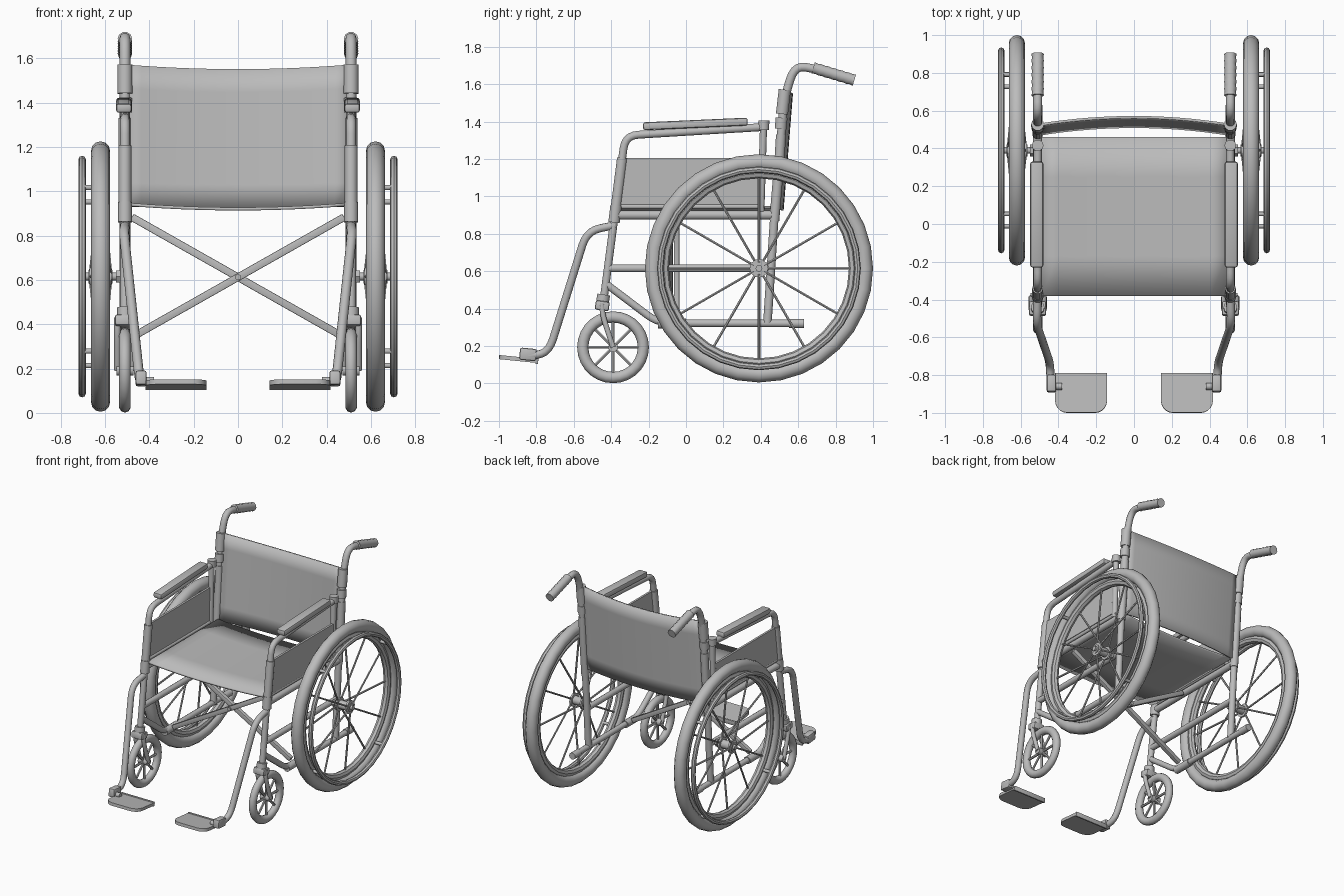
import bpy, bmesh, math
from mathutils import Vector, Matrix

if "Cube" in bpy.data.objects:
    bpy.data.objects.remove(bpy.data.objects["Cube"], do_unlink=True)

grey = bpy.data.materials.new("plain_grey")
grey.use_nodes = True
grey.diffuse_color = (0.5, 0.5, 0.5, 1)
grey.node_tree.nodes["Principled BSDF"].inputs["Base Color"].default_value = (0.5, 0.5, 0.5, 1)


def add(name, mesh, angle=40):
    mesh.name = name
    mesh.materials.clear()
    mesh.materials.append(grey)
    mesh.shade_smooth()
    mesh.set_sharp_from_angle(angle=math.radians(angle))
    obj = bpy.data.objects.new(name, mesh)
    bpy.context.scene.collection.objects.link(obj)
    return obj


def add_bm(name, bm, angle=40):
    bmesh.ops.recalc_face_normals(bm, faces=bm.faces)
    mesh = bpy.data.meshes.new(name)
    bm.to_mesh(mesh)
    bm.free()
    return add(name, mesh, angle)


def rounded(points, bend):
    """Replace each inner corner of a path with a short arc."""
    pts = [Vector(p) for p in points]
    out = [pts[0]]
    for a, b, c in zip(pts, pts[1:], pts[2:]):
        p = b + (a - b).normalized() * min(bend, (a - b).length * 0.48)
        q = b + (c - b).normalized() * min(bend, (c - b).length * 0.48)
        for i in range(6):
            t = i / 5
            out.append(p * (1 - t) ** 2 + b * 2 * t * (1 - t) + q * t * t)
    return out + [pts[-1]]


def tubes(name, paths, radius, bend=0.06, res=3, swell=None):
    """Round bars along one or more paths, made into a single mesh."""
    curve = bpy.data.curves.new(name, 'CURVE')
    curve.dimensions = '3D'
    curve.bevel_depth = radius
    curve.bevel_resolution = res
    curve.use_fill_caps = True
    for path in paths:
        pts = rounded(path, bend) if bend else [Vector(p) for p in path]
        spline = curve.splines.new('POLY')
        spline.points.add(len(pts) - 1)
        for i, (sp, p) in enumerate(zip(spline.points, pts)):
            sp.co = (*p, 1)
            sp.radius = swell(i) if swell else 1
    temp = bpy.data.objects.new(name + "_path", curve)
    bpy.context.scene.collection.objects.link(temp)
    graph = bpy.context.evaluated_depsgraph_get()
    mesh = bpy.data.meshes.new_from_object(temp.evaluated_get(graph))
    bpy.data.objects.remove(temp, do_unlink=True)
    bpy.data.curves.remove(curve)
    return add(name, mesh)


def ring(name, center, radius, radial, axial, steps=32, sides=12, turn=0.0):
    """Hoop around the x axis with an elliptical section."""
    bm = bmesh.new()
    loops = []
    for i in range(steps):
        a = math.tau * i / steps
        loop = []
        for j in range(sides):
            b = math.tau * j / sides + turn
            r = radius + radial * math.cos(b)
            loop.append(bm.verts.new(Vector(center) + Vector(
                (axial * math.sin(b), r * math.cos(a), r * math.sin(a)))))
        loops.append(loop)
    for i in range(steps):
        p, q = loops[i], loops[(i + 1) % steps]
        for j in range(sides):
            k = (j + 1) % sides
            bm.faces.new((p[j], p[k], q[k], q[j]))
    return add_bm(name, bm)


def block(name, center, size, tilt=0.0, bevel=0.01, corners=None):
    """Bevelled box tilted about x; corners rounds the upright front edges."""
    bm = bmesh.new()
    bmesh.ops.create_cube(bm, size=1, matrix=Matrix.Diagonal((*size, 1)))
    if corners:
        edges = [e for e in bm.edges if all(v.co.y < 0 for v in e.verts)
                 and abs(e.verts[0].co.z - e.verts[1].co.z) > size[2] / 2]
        bmesh.ops.bevel(bm, geom=edges, offset=corners, segments=5, profile=0.5, affect='EDGES')
    elif bevel:
        bmesh.ops.bevel(bm, geom=bm.edges[:], offset=bevel, segments=2, profile=0.5, affect='EDGES')
    bm.transform(Matrix.Translation(center) @ Matrix.Rotation(tilt, 4, 'X'))
    return add_bm(name, bm)


def sheet(name, surface, nu, nv, thickness):
    """Thin cloth panel from a surface rule over u in -1..1, v in 0..1."""
    bm = bmesh.new()
    grid = [[bm.verts.new(surface(2 * i / nu - 1, j / nv)) for i in range(nu + 1)]
            for j in range(nv + 1)]
    for j in range(nv):
        for i in range(nu):
            bm.faces.new((grid[j][i], grid[j][i + 1], grid[j + 1][i + 1], grid[j + 1][i]))
    obj = add_bm(name, bm)
    mod = obj.modifiers.new("Thickness", 'SOLIDIFY')
    mod.thickness = thickness
    mod.offset = 0


def spokes(name, center, count, inner, outer, radius, spread):
    x, y, z = center
    paths = []
    for i in range(count):
        c, s = math.cos(math.tau * i / count), math.sin(math.tau * i / count)
        off = spread if i % 2 else -spread
        paths.append([(x + off, y + inner * c, z + inner * s), (x, y + outer * c, z + outer * s)])
    tubes(name, paths, radius, 0, 1)


# Seat and backrest cloth
sheet("seat", lambda u, v: (0.49 * u, -0.38 + 0.84 * v, 0.92 + 0.02 * u * u), 12, 4, 0.014)
sheet("backrest", lambda u, v: (0.5 * u, 0.475 + 0.05 * v + 0.04 * (1 - u * u),
                                0.925 + 0.005 * u * u + v * (0.625 + 0.015 * u * u)), 16, 6, 0.014)

# Folding cross brace
for side, y in ((1, -0.05), (-1, -0.085)):
    brace = block("cross_brace_%s" % ("left" if side > 0 else "right"),
                  (0, 0, 0), (1.1, 0.03, 0.034), bevel=0.004)
    brace.matrix_world = Matrix.Translation((0, y, 0.612)) @ Matrix.Rotation(side * 0.515, 4, 'Y')
tubes("brace_pivot", [[(0, -0.11, 0.612), (0, -0.02, 0.612)]], 0.014, 0)

for label, s in (("left", 1), ("right", -1)):
    def n(part):
        return label + "_" + part

    def at(*yz, x=0.51):
        return [(s * x, y, z) for y, z in yz]

    def cross(y, z, x0, x1):
        return [(s * x0, y, z), (s * x1, y, z)]

    # Large wheel with hand rim
    hub = (s * 0.62, 0.39, 0.615)
    ring(n("tyre"), hub, 0.567, 0.043, 0.043)
    ring(n("wheel_rim"), hub, 0.508, 0.027, 0.026, 32, 8)
    ring(n("hand_rim"), (s * 0.703, 0.39, 0.615), 0.528, 0.017, 0.017, 32, 8)
    spokes(n("wheel_spokes"), hub, 12, 0.03, 0.5, 0.007, 0.045)
    pegs = [math.radians(40 + 90 * k) for k in range(4)]
    tubes(n("hand_rim_pegs"), [cross(0.39 + 0.524 * math.cos(a), 0.615 + 0.524 * math.sin(a), 0.63, 0.7)
                               for a in pegs], 0.012, 0)
    tubes(n("wheel_hub"), [cross(0.39, 0.615, 0.565, 0.675)], 0.032, 0)
    tubes(n("hub_flanges"), [cross(0.39, 0.615, x, x + 0.014) for x in (0.57, 0.655)], 0.05, 0)
    tubes(n("axle"), [cross(0.39, 0.615, 0.5, 0.69)], 0.018, 0)
    tubes(n("axle_nut"), [cross(0.39, 0.615, 0.532, 0.55)], 0.032, 0, 1)

    # Caster wheel and fork
    caster = (s * 0.51, -0.39, 0.193)
    ring(n("caster_tyre"), caster, 0.162, 0.03, 0.027, 28, 10)
    spokes(n("caster_spokes"), caster, 8, 0.02, 0.14, 0.009, 0)
    tubes(n("caster_hub"), [cross(-0.39, 0.193, 0.472, 0.548)], 0.026, 0)
    tubes(n("caster_fork"), [at((-0.45, 0.43), (-0.445, 0.36), (-0.39, 0.193), x=0.51 + d)
                             for d in (-0.034, 0.034)], 0.015)
    block(n("fork_crown"), (s * 0.51, -0.448, 0.415), (0.09, 0.075, 0.05), -0.15)
    tubes(n("fork_stem"), [at((-0.45, 0.41), (-0.44, 0.475))], 0.036, 0)

    # Side frame
    tubes(n("front_post_and_arm_tube"), [at((-0.44, 0.45), (-0.325, 1.325), (0.41, 1.37))], 0.022, 0.07)
    tubes(n("front_sleeve"), [at((-0.375, 0.94), (-0.341, 1.205))], 0.029, 0)
    tubes(n("front_collar"), [at((-0.385, 0.86), (-0.374, 0.95))], 0.032, 0)
    tubes(n("arm_rear_post"), [at((0.415, 1.39), (0.4, 0.92))], 0.02, 0)
    tubes(n("arm_post_cap"), [at((0.415, 1.355), (0.416, 1.405))], 0.031, 0)
    tubes(n("seat_rail"), [at((-0.38, 0.9), (0.47, 0.9))], 0.025, 0)
    tubes(n("panel_rail"), [at((-0.37, 0.945), (0.42, 0.945))], 0.013, 0)
    tubes(n("middle_rail"), [at((-0.41, 0.615), (0.45, 0.615))], 0.022, 0)
    tubes(n("lower_rail"), [at((-0.425, 0.53), (-0.15, 0.322), (0.62, 0.32))], 0.021, 0.07)
    tubes(n("lower_rail_cap"), [at((0.55, 0.32), (0.63, 0.32))], 0.026, 0)
    tubes(n("brace_foot"), [at((-0.15, 0.32), (0.0, 0.32))], 0.028, 0)
    panel = block(n("side_panel"), (s * 0.515, 0.03, 1.08), (0.016, 0.77, 0.25), bevel=0)
    for v in panel.data.vertices:
        if v.co.y < 0:
            v.co.y += (v.co.z - 0.955) * 0.13

    # Armrest pad
    block(n("armrest_pad"), (s * 0.515, 0.05, 1.387), (0.07, 0.56, 0.042), 0.045, 0.012)

    # Back post with push handle
    tubes(n("back_post"), [at((0.435, 0.32), (0.475, 0.93), (0.525, 1.52), (0.58, 1.7), (0.7, 1.68),
                              (0.88, 1.625))], 0.024, 0.08)
    tubes(n("back_lower_sleeve"), [at((0.472, 0.87), (0.5, 1.2), (0.508, 1.33))], 0.028, 0)
    tubes(n("back_upper_sleeve"), [at((0.513, 1.44), (0.528, 1.57))], 0.034, 0)
    tubes(n("back_clamp"), [at((0.506, 1.36), (0.511, 1.42))], 0.033, 0)
    grip = [(0.68 + 0.22 * i / 12, 1.687 - 0.066 * i / 12) for i in range(13)]
    tubes(n("hand_grip"), [at(*grip)], 0.032, 0, 3, lambda i: 0.93 if i % 2 else 1.03)

    # Footrest hanger, clamp and plate
    tubes(n("footrest_hanger"), [[(s * x, y, z) for x, y, z in (
        (0.51, -0.38, 0.845), (0.515, -0.53, 0.815), (0.445, -0.735, 0.16), (0.44, -0.86, 0.145))]],
        0.022, 0.08)
    block(n("footrest_clamp"), (s * 0.437, -0.845, 0.155), (0.05, 0.09, 0.065), -0.1)
    tubes(n("footrest_pivot"), [cross(-0.86, 0.145, 0.38, 0.46)], 0.018, 0)
    block(n("footplate"), (s * 0.28, -0.895, 0.13), (0.275, 0.21, 0.022), -0.1, corners=0.065)
    block(n("footplate_lip"), (s * 0.28, -0.797, 0.12), (0.275, 0.014, 0.034), -0.1, 0.003)
